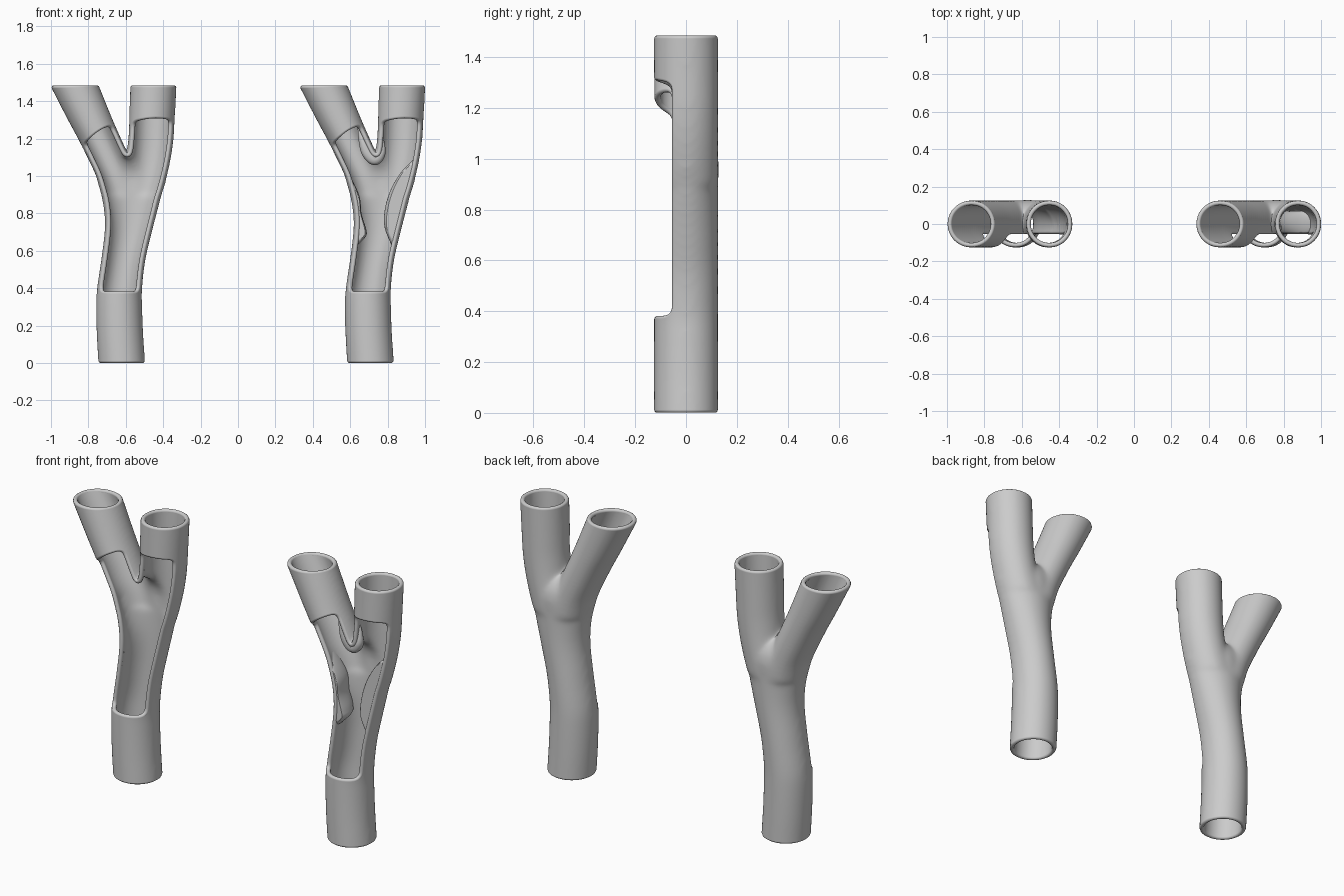
import bpy, bmesh, math

if "Cube" in bpy.data.objects:
    bpy.data.objects.remove(bpy.data.objects["Cube"])

WALL = 0.024
SHIFT = 1.33      # distance between the two vessels
RAIL_Y = -0.043   # front cutaway plane


def catmull(rows, n=6):
    out = []
    for i in range(len(rows) - 1):
        a, b = rows[max(i - 1, 0)], rows[i]
        c, d = rows[i + 1], rows[min(i + 2, len(rows) - 1)]
        for k in range(n):
            t = k / n
            out.append([0.5 * (2 * q + (r - p) * t + (2 * p - 5 * q + 4 * r - s) * t * t
                               + (3 * q - p - 3 * r + s) * t ** 3)
                        for p, q, r, s in zip(a, b, c, d)])
    return out + [list(rows[-1])]


def loft(bm, rows, inset=0.0, front=None, sides=48):
    """Horizontal oval sections: (z, left x, right x, half depth)."""
    rings = []
    for z, xl, xr, ry in catmull(rows):
        rx = max((xr - xl) / 2 - inset, 0.002)
        ry, cx, ring = max(ry - inset, 0.002), (xl + xr) / 2, []
        for i in range(sides):
            a = 2 * math.pi * i / sides
            y = ry * math.sin(a)
            ring.append(bm.verts.new((cx + rx * math.cos(a), y if front is None else max(y, front), z)))
        rings.append(ring)
    for p, q in zip(rings, rings[1:]):
        for i in range(sides):
            j = (i + 1) % sides
            bm.faces.new((p[i], p[j], q[j], q[i]))
    bm.faces.new(rings[0][::-1])
    bm.faces.new(rings[-1])


def add_object(name, data, x=0.0):
    ob = bpy.data.objects.new(name, data)
    ob.location.x = x
    bpy.context.collection.objects.link(ob)
    return ob


def finish(bm, name):
    me = bpy.data.meshes.new(name)
    for f in bm.faces:
        f.smooth = True
    bm.to_mesh(me)
    bm.free()
    return me


def cut(bm, field):
    """Slice the surface along field = 0 and drop the positive side."""
    bmesh.ops.triangulate(bm, faces=bm.faces[:])
    val = {v: field(*v.co) for v in bm.verts}
    new = set()
    for e in list(bm.edges):
        a, b = e.verts
        if val[a] * val[b] < 0:
            t = min(max(val[a] / (val[a] - val[b]), 0.03), 0.97)
            nv = bmesh.utils.edge_split(e, a, t)[1]
            val[nv] = 0.0
            new.add(nv)
    for f in list(bm.faces):
        vs = [v for v in f.verts if v in new]
        if len(vs) == 2:
            bmesh.utils.face_split(f, vs[0], vs[1])
    drop = [f for f in bm.faces if sum(val[v] for v in f.verts) > 0]
    bmesh.ops.delete(bm, geom=drop, context='FACES')


def smin(a, b, k):
    h = max(k - abs(a - b), 0) / k
    return min(a, b) - h * h * k / 4


def window(x, y, z):
    top = 1.28 - 3.6 * (x + 0.66) ** 2 if x < -0.605 else 1.32 - 1.5 * (x + 0.44) ** 2
    return smin(smin(RAIL_Y - y, z - 0.37, 0.05), (top - z) * 0.9, 0.04)


def curve_mesh(name, paths, depth, cyclic):
    """Round tube along each path of (x, y, z, radius factor)."""
    cu = bpy.data.curves.new(name, 'CURVE')
    cu.dimensions, cu.bevel_depth, cu.bevel_resolution = '3D', depth, 3
    cu.use_fill_caps = True
    for path in paths:
        sp = cu.splines.new('POLY')
        sp.points.add(len(path) - 1)
        for p, (x, y, z, r) in zip(sp.points, path):
            p.co, p.radius = (x, y, z, 1), r
        sp.use_cyclic_u = cyclic
    tmp = add_object(name + "_guide", cu)
    dg = bpy.context.evaluated_depsgraph_get()
    me = bpy.data.meshes.new_from_object(tmp.evaluated_get(dg))
    bpy.data.objects.remove(tmp)
    for p in me.polygons:
        p.use_smooth = True
    return me


# Trunk and two branches as overlapping solids
R = 0.125
bm = bmesh.new()
loft(bm, [(-0.06, -0.742, -0.495, R), (0, -0.745, -0.498, R), (0.15, -0.754, -0.508, R),
          (0.3, -0.757, -0.514, R), (0.4, -0.752, -0.514, R), (0.55, -0.73, -0.497, R),
          (0.7, -0.712, -0.462, R), (0.8, -0.713, -0.436, R), (0.9, -0.73, -0.41, R),
          (1.0, -0.755, -0.384, R), (1.06, -0.73, -0.43, 0.105), (1.1, -0.68, -0.5, 0.07)], 0.010)
loft(bm, [(0.9, -0.728, -0.49, R), (1.0, -0.757, -0.535, R), (1.1, -0.803, -0.582, R),
          (1.2, -0.853, -0.628, R), (1.3, -0.907, -0.672, R), (1.48, -1.0, -0.745, R),
          (1.55, -1.037, -0.773, R)], 0.010)
loft(bm, [(0.9, -0.65, -0.41, R), (1.0, -0.62, -0.382, R), (1.1, -0.597, -0.36, R),
          (1.2, -0.585, -0.346, R), (1.3, -0.58, -0.34, R), (1.48, -0.575, -0.33, R),
          (1.55, -0.574, -0.327, R)], 0.010)
solid = add_object("vessel_solid", finish(bm, "vessel_solid"))

# Merge them into one smooth surface
m = solid.modifiers.new("merge", 'REMESH')
m.mode, m.voxel_size = 'VOXEL', 0.0105
m = solid.modifiers.new("soften", 'SMOOTH')
m.factor, m.iterations = 0.5, 22
bm = bmesh.new()
bm.from_object(solid, bpy.context.evaluated_depsgraph_get())
bpy.data.objects.remove(solid)

# Open the ends and the front window
cut(bm, lambda x, y, z: 0.0121 - z)
cut(bm, lambda x, y, z: z - 1.4729)
cut(bm, window)

# Trace open borders for the rounded rims
loops, border = [], {e for e in bm.edges if e.is_boundary}
while border:
    e = border.pop()
    cur, pts = e.verts[1], [e.verts[0].co.copy()]
    while cur:
        if (cur.co - pts[-1]).length > 0.007:
            pts.append(cur.co.copy())
        e = next((k for k in cur.link_edges if k in border), None)
        if e:
            border.remove(e)
        cur = e.other_vert(cur) if e else None
    if len(pts) < 12:
        continue
    if (pts[-1] - pts[0]).length < 0.005:
        pts.pop()
    for _ in range(2):
        n = len(pts)
        pts = [pts[i] * 0.5 + (pts[i - 1] + pts[(i + 1) % n]) * 0.25 for i in range(n)]
    loops.append([(*p, 1) for p in pts])

wall = finish(bm, "vessel_wall")
rims = curve_mesh("vessel_rims", loops, WALL / 2, True)
for label, x in (("healthy", 0), ("narrowed", SHIFT)):
    ob = add_object(label + "_vessel_wall", wall, x)
    m = ob.modifiers.new("thickness", 'SOLIDIFY')
    m.thickness, m.offset, m.use_rim = WALL, 0, False
    add_object(label + "_vessel_rims", rims, x)

# Deposits on both side walls of the narrowed vessel
deposits = {
    "left_deposit": [(1.04, -0.764, -0.752, 0.02), (0.9, -0.718, -0.683, 0.065), (0.8, -0.701, -0.67, 0.07),
                     (0.72, -0.698, -0.646, 0.07), (0.68, -0.702, -0.645, 0.065), (0.63, -0.706, -0.69, 0.03)],
    "right_deposit": [(1.1, -0.378, -0.372, 0.03), (1.03, -0.45, -0.388, 0.065), (0.93, -0.512, -0.415, 0.07),
                      (0.82, -0.545, -0.443, 0.07), (0.72, -0.545, -0.468, 0.07), (0.6, -0.495, -0.487, 0.03)]}
for name, rows in deposits.items():
    bm = bmesh.new()
    loft(bm, rows, 0, RAIL_Y - 0.006, 40)
    bmesh.ops.recalc_face_normals(bm, faces=bm.faces[:])
    ob = add_object(name, finish(bm, name), SHIFT)
    ob.data.set_sharp_from_angle(angle=math.radians(35))

# Deposit wrapped around the fork
path = [(-0.685, -0.02, 1.26, 0.2), (-0.664, -0.02, 1.2, 0.8), (-0.64, -0.02, 1.13, 1.1),
        (-0.60, -0.02, 1.09, 1.15), (-0.57, -0.02, 1.12, 1.0), (-0.562, -0.02, 1.17, 0.6),
        (-0.562, -0.02, 1.22, 0.2)]
fork = curve_mesh("fork_deposit", [catmull(path)], 0.03, False)
for v in fork.vertices:
    v.co.y = max(v.co.y, RAIL_Y - 0.006)
add_object("fork_deposit", fork, SHIFT)
